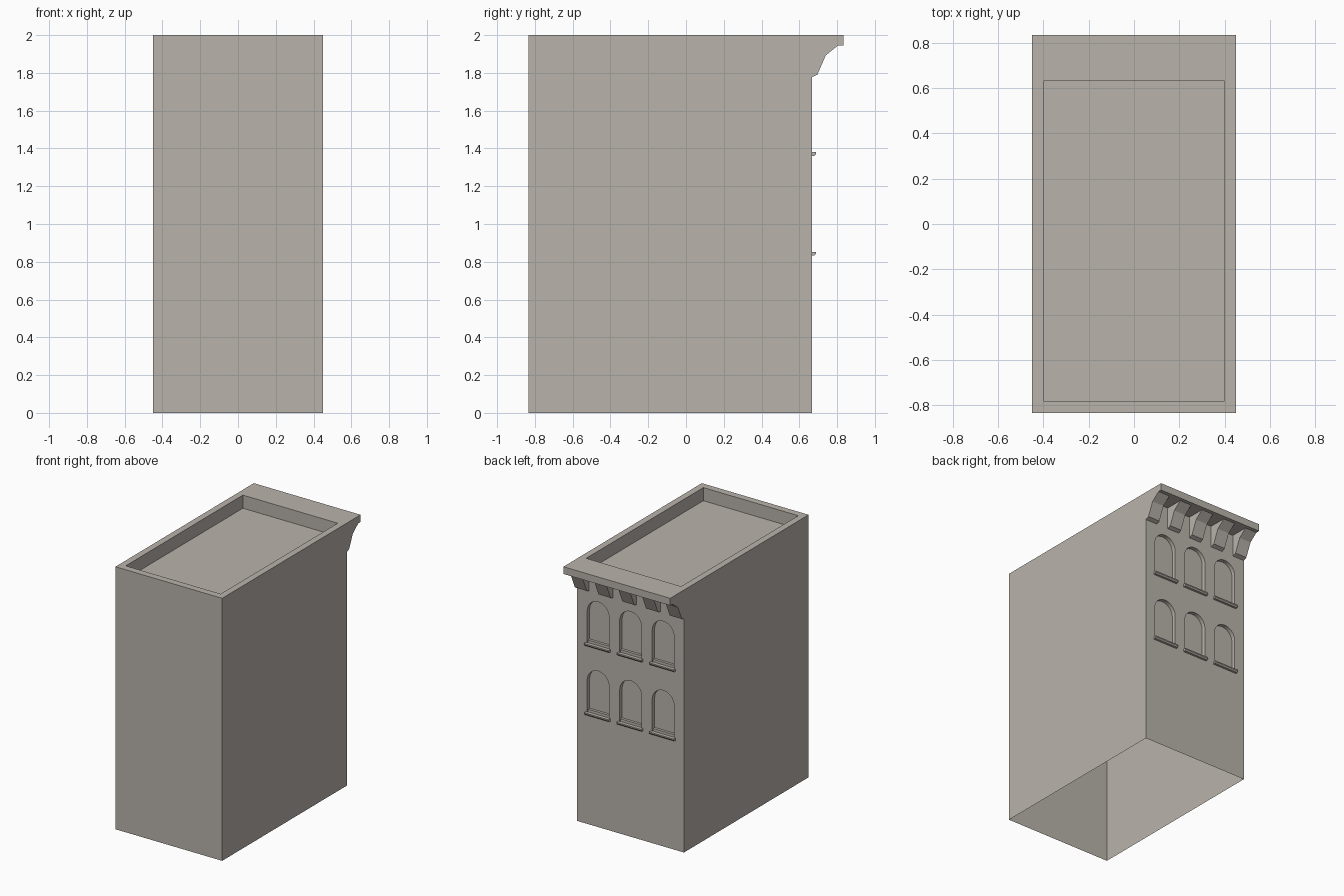
import bpy, bmesh, math
from mathutils import Vector

default = bpy.data.objects.get("Cube")
if default:
    bpy.data.objects.remove(default, do_unlink=True)

STONE = (0.485, 0.451, 0.407, 1)
stone = bpy.data.materials.new("warm_grey_stone")
stone.use_nodes = True
stone.diffuse_color = STONE
stone.node_tree.nodes["Principled BSDF"].inputs["Base Color"].default_value = STONE

HALF_W, HALF_D, HEIGHT = 0.45, 0.833, 2.0
WALL = 0.667          # plane of the decorated wall
RECESS = 0.637        # plane of the blind window panels
SLAB = 1.945          # underside of the cornice slab
WIN_R = 0.092


def prism(bm, points, step):
    """Extrude a closed planar outline by a vector."""
    face = bm.faces.new([bm.verts.new(p) for p in points])
    new = bmesh.ops.extrude_face_region(bm, geom=[face], use_keep_orig=True)["geom"]
    bmesh.ops.translate(bm, vec=Vector(step),
                        verts=[g for g in new if isinstance(g, bmesh.types.BMVert)])


def side_prism(bm, profile, x, width):
    """Extrude a y-z profile across x, centred at x."""
    prism(bm, [(x - width / 2, y, z) for y, z in profile], (width, 0, 0))


def finish(bm, name):
    bmesh.ops.recalc_face_normals(bm, faces=bm.faces)
    mesh = bpy.data.meshes.new(name)
    bm.to_mesh(mesh)
    bm.free()
    mesh.materials.append(stone)
    obj = bpy.data.objects.new(name, mesh)
    bpy.context.collection.objects.link(obj)
    return obj


def box_profile(y0, y1, z0, z1):
    return [(y0, z0), (y1, z0), (y1, z1), (y0, z1)]


windows = [(x, z) for z in (0.85, 1.377) for x in (-0.274, 0, 0.274)]

# Building body with the overhanging cornice slab
bm = bmesh.new()
side_prism(bm, [(-HALF_D, 0), (WALL, 0), (WALL, SLAB), (HALF_D, SLAB),
                (HALF_D, HEIGHT), (-HALF_D, HEIGHT)], 0, 2 * HALF_W)
body = finish(bm, "building_body")

# Cutter for the sunken roof and the arched windows
bm = bmesh.new()
side_prism(bm, box_profile(-0.78, 0.63, 1.9, 2.2), 0, 0.8)
for x, z in windows:
    spring = z + 0.246
    arch = [(x + WIN_R * math.cos(math.pi * i / 16), RECESS,
             spring + WIN_R * math.sin(math.pi * i / 16)) for i in range(17)]
    prism(bm, arch + [(x - WIN_R, RECESS, z), (x + WIN_R, RECESS, z)], (0, 0.1, 0))
cutter = finish(bm, "recess_cutter")
cutter.hide_render = True

cut = body.modifiers.new("recesses", "BOOLEAN")
cut.operation = "DIFFERENCE"
cut.solver = "EXACT"
cut.object = cutter
graph = bpy.context.evaluated_depsgraph_get()
body.data = bpy.data.meshes.new_from_object(body.evaluated_get(graph))
body.modifiers.clear()
bpy.data.objects.remove(cutter, do_unlink=True)

# Open underside
bm = bmesh.new()
bm.from_mesh(body.data)
bottom = [f for f in bm.faces if all(v.co.z < 0.001 for v in f.verts)]
bmesh.ops.delete(bm, geom=bottom, context="FACES")
bm.to_mesh(body.data)
bm.free()

# Cornice brackets
for i in range(5):
    bm = bmesh.new()
    side_prism(bm, [(WALL, 1.778), (0.695, 1.79), (0.74, 1.893),
                    (0.805, SLAB), (WALL, SLAB)], -0.4 + 0.2 * i, 0.1)
    finish(bm, f"cornice_bracket_{i + 1}")

# Window sills: a projecting ledge and a raised strip inside the recess
for i, (x, z) in enumerate(windows):
    bm = bmesh.new()
    side_prism(bm, [(WALL, z - 0.018), (0.68, z - 0.016), (0.689, z - 0.006),
                    (0.689, z + 0.003), (WALL, z + 0.003)], x, 0.207)
    side_prism(bm, box_profile(RECESS, 0.657, z, z + 0.02), x, 2 * WIN_R)
    finish(bm, f"window_sill_{i + 1}")
